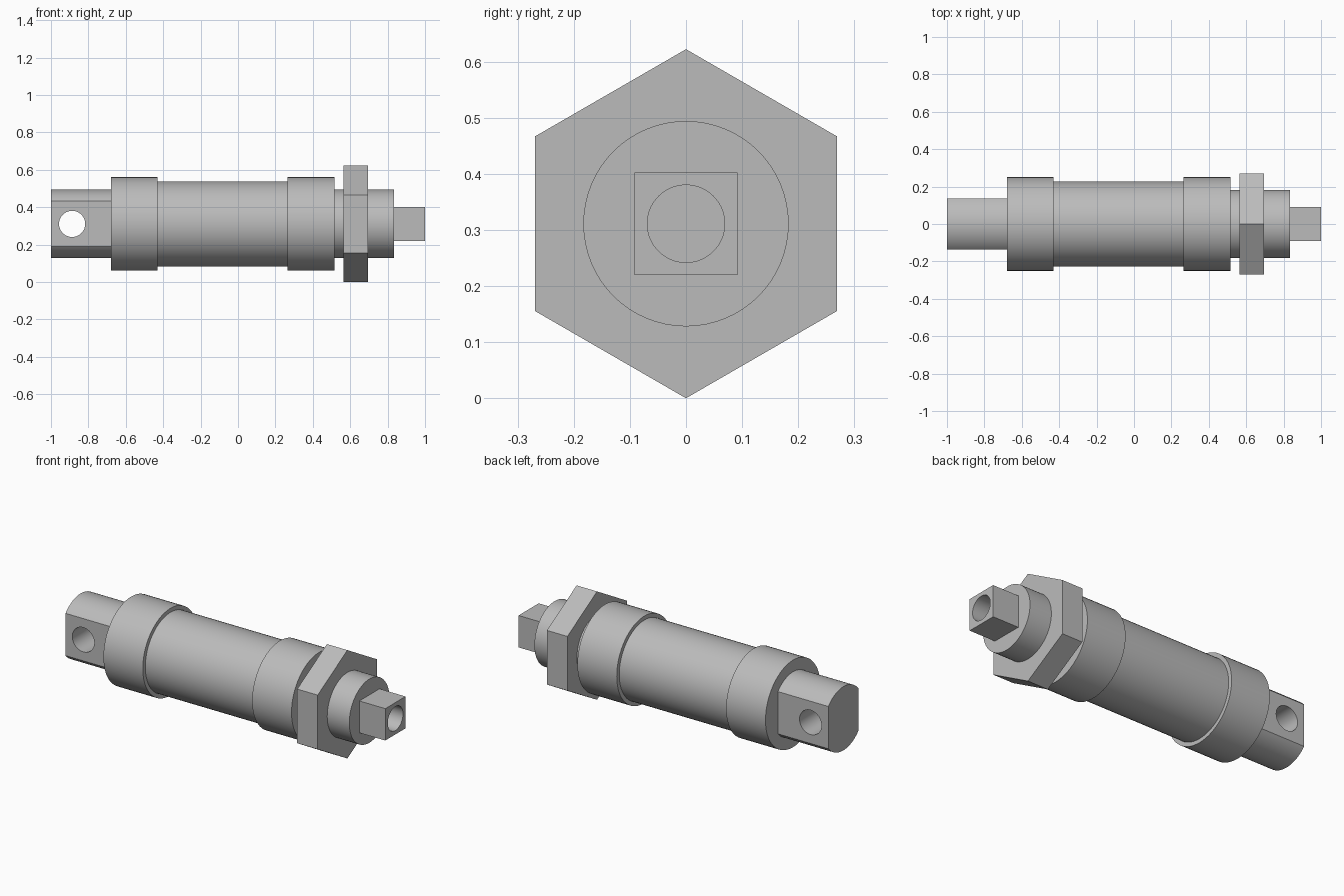
import bpy, bmesh, math
from mathutils import Matrix, Vector

cube = bpy.data.objects.get("Cube")
if cube:
    bpy.data.objects.remove(cube, do_unlink=True)

AXIS_Z = 0.311   # height of the cylinder axis
SEG = 64

steel = bpy.data.materials.new("grey steel")
steel.use_nodes = True
GREY = (0.5, 0.5, 0.5, 1)
steel.diffuse_color = GREY
steel.node_tree.nodes["Principled BSDF"].inputs["Base Color"].default_value = GREY


def finish(name, bm):
    bmesh.ops.recalc_face_normals(bm, faces=bm.faces)
    mesh = bpy.data.meshes.new(name)
    bm.to_mesh(mesh)
    bm.free()
    mesh.materials.append(steel)
    obj = bpy.data.objects.new(name, mesh)
    obj.location.z = AXIS_Z
    bpy.context.collection.objects.link(obj)
    return obj


def prism(name, section, x0, x1):
    """Extrude a (y, z) outline along x."""
    bm = bmesh.new()
    face = bm.faces.new([bm.verts.new((x0, y, z)) for y, z in section])
    ext = bmesh.ops.extrude_face_region(bm, geom=[face], use_keep_orig=True)
    moved = [v for v in ext["geom"] if isinstance(v, bmesh.types.BMVert)]
    bmesh.ops.translate(bm, verts=moved, vec=(x1 - x0, 0, 0))
    return finish(name, bm)


def ring(radius, count, start=0.0):
    return [(radius * math.cos(start + math.tau * i / count),
             radius * math.sin(start + math.tau * i / count)) for i in range(count)]


def lathe(name, profile):
    """Revolve an (x, radius) profile about the x axis, capped at both ends."""
    bm = bmesh.new()
    rings = [[bm.verts.new((x, y, z)) for y, z in ring(r, SEG)] for x, r in profile]
    for a, b in zip(rings, rings[1:]):
        for i in range(SEG):
            j = (i + 1) % SEG
            bm.faces.new((a[i], a[j], b[j], b[i]))
    bm.faces.new(rings[0])
    bm.faces.new(rings[-1])
    return finish(name, bm)


def drill(target, name, radius, depth, centre, turn):
    """Cut a round hole with a hidden cylinder."""
    bm = bmesh.new()
    bmesh.ops.create_cone(bm, cap_ends=True, segments=SEG, radius1=radius,
                          radius2=radius, depth=depth,
                          matrix=Matrix.Translation(Vector(centre)) @ turn)
    cutter = finish(name, bm)
    cutter.hide_render = True
    cutter.hide_viewport = True
    cutter.display_type = 'WIRE'
    cut = target.modifiers.new("hole", 'BOOLEAN')
    cut.operation = 'DIFFERENCE'
    cut.solver = 'EXACT'
    cut.object = cutter


# Barrel with its two end collars and the front neck
barrel = lathe("barrel", [(-0.68, 0.25), (-0.43, 0.25), (-0.43, 0.227), (0.265, 0.227),
                          (0.265, 0.25), (0.515, 0.25), (0.515, 0.183), (0.835, 0.183)])

# Rear mounting lug: round bar with two flats and a cross hole
half = math.acos(0.137 / 0.183)
arc = [math.pi / 2 - (math.pi / 2 - half) + (math.pi - 2 * half) * i / 32 for i in range(33)]
upper = [(0.183 * math.cos(a), 0.183 * math.sin(a)) for a in arc]
lug = prism("rear_lug", upper + [(-y, -z) for y, z in upper], -1, -0.68)
drill(lug, "lug_hole_cutter", 0.07, 1, (-0.887, 0, 0), Matrix.Rotation(math.pi / 2, 4, 'X'))

# Hexagonal mounting nut, corner up
nut = prism("mounting_nut", ring(0.311, 6, math.pi / 2), 0.565, 0.695)

# Square rod end with a blind bore
rod = prism("rod_end", ring(0.0915 * math.sqrt(2), 4, math.pi / 4), 0.835, 1)
drill(rod, "rod_bore_cutter", 0.069, 0.3, (1.01, 0, 0), Matrix.Rotation(math.pi / 2, 4, 'Y'))

for obj in (barrel, lug, nut, rod):
    bpy.ops.object.select_all(action='DESELECT')
    obj.select_set(True)
    bpy.context.view_layer.objects.active = obj
    for mod in list(obj.modifiers):
        bpy.ops.object.modifier_apply(modifier=mod.name)
    bpy.ops.object.shade_smooth_by_angle(angle=math.radians(30))
